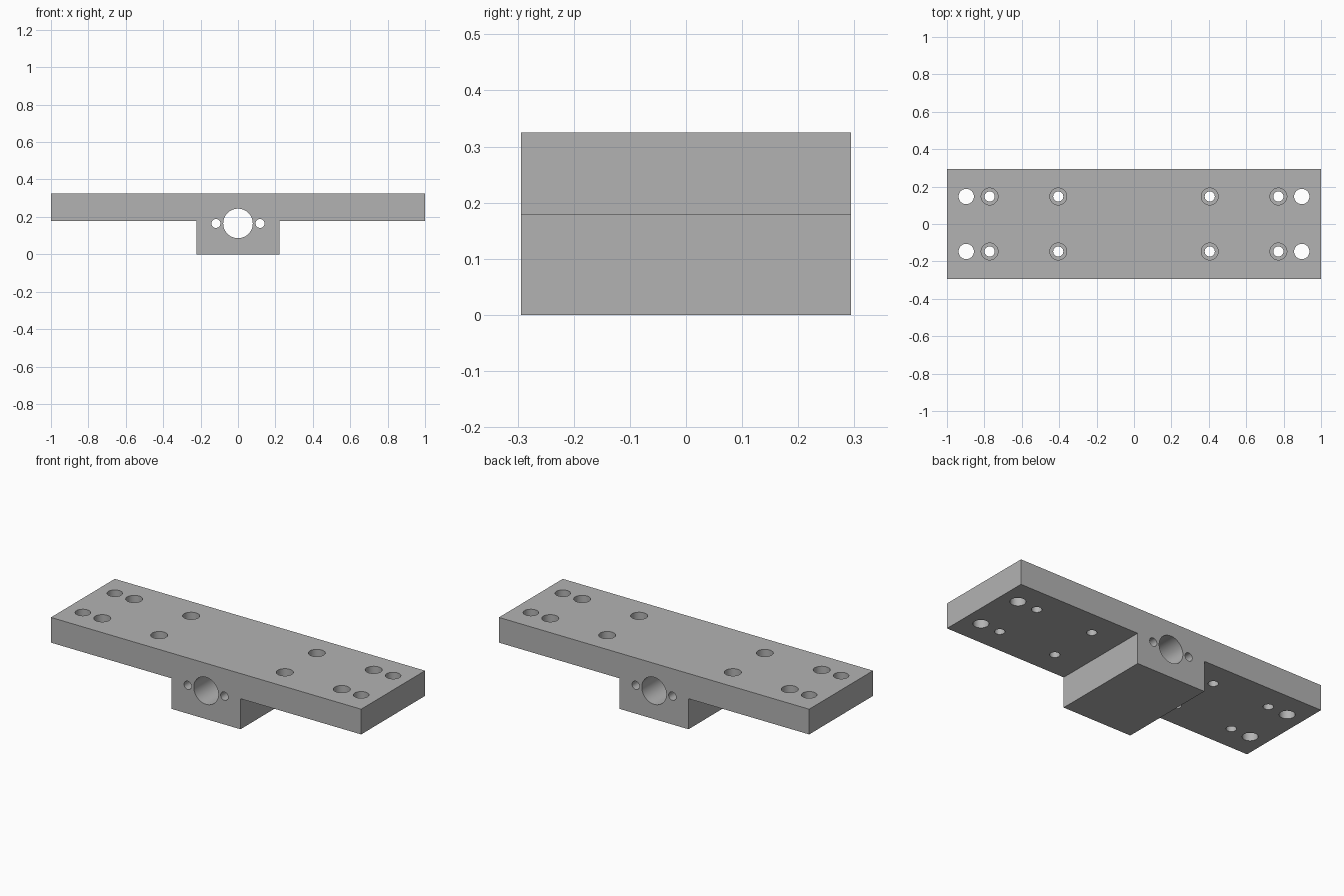
import bpy, bmesh, math
from mathutils import Matrix

cube = bpy.data.objects.get("Cube")
if cube:
    bpy.data.objects.remove(cube, do_unlink=True)

HALF_L, HALF_W, BLOCK, STEP, TOP = 1.0, 0.294, 0.222, 0.178, 0.325
SIDES = 64

grey = bpy.data.materials.new("machined grey")
grey.use_nodes = True
colour = (0.45, 0.45, 0.45, 1)
grey.diffuse_color = colour
grey.node_tree.nodes["Principled BSDF"].inputs["Base Color"].default_value = colour


def make_object(name, bm):
    bmesh.ops.recalc_face_normals(bm, faces=bm.faces)
    mesh = bpy.data.meshes.new(name)
    bm.to_mesh(mesh)
    bm.free()
    mesh.materials.append(grey)
    obj = bpy.data.objects.new(name, mesh)
    bpy.context.collection.objects.link(obj)
    return obj


def add_round_cutter(bm, rings, matrix):
    """Closed turned solid from (radius, height) rings."""
    loops = []
    for r, h in rings:
        angles = [math.tau * i / SIDES for i in range(SIDES)]
        loops.append([bm.verts.new(matrix @ Matrix.Translation(
            (r * math.cos(a), r * math.sin(a), h)).to_translation()) for a in angles])
    for low, high in zip(loops, loops[1:]):
        for i in range(SIDES):
            j = (i + 1) % SIDES
            bm.faces.new((low[i], low[j], high[j], high[i]))
    bm.faces.new(loops[0][::-1])
    bm.faces.new(loops[-1])


# T-shaped body: plate and centre block in one extrusion
half = [(BLOCK, 0), (BLOCK, STEP), (HALF_L, STEP), (HALF_L, TOP)]
outline = half + [(-x, z) for x, z in reversed(half)]
bm = bmesh.new()
face = bm.faces.new([bm.verts.new((x, -HALF_W, z)) for x, z in outline])
sweep = bmesh.ops.extrude_face_region(bm, geom=[face])
bmesh.ops.translate(bm, vec=(0, 2 * HALF_W, 0),
                    verts=[v for v in sweep["geom"] if isinstance(v, bmesh.types.BMVert)])
body = make_object("mounting_plate", bm)

# Cutters for all holes
bm = bmesh.new()
low, high, seat = STEP - 0.05, TOP + 0.05, TOP - 0.06
plain = [(0.041, low), (0.041, high)]
counterbored = [(0.027, low), (0.027, seat), (0.045, seat), (0.045, high)]
for x, rings in ((0.897, plain), (0.772, counterbored), (0.405, counterbored)):
    for sx in (-1, 1):
        for y in (-0.147, 0.147):
            add_round_cutter(bm, rings, Matrix.Translation((sx * x, y, 0)))
# Main bore and its two side holes, running front to back
for x, r in ((0, 0.079), (-0.118, 0.024), (0.118, 0.024)):
    turn = Matrix.Translation((x, 0, 0.165)) @ Matrix.Rotation(math.pi / 2, 4, "X")
    add_round_cutter(bm, [(r, -0.4), (r, 0.4)], turn)
cutter = make_object("hole_cutter", bm)
cutter.hide_render = True

# Drill the body, then shade the hole walls smooth
drill = body.modifiers.new("holes", "BOOLEAN")
drill.operation = "DIFFERENCE"
drill.solver = "EXACT"
drill.object = cutter
bpy.ops.object.select_all(action="DESELECT")
body.select_set(True)
bpy.context.view_layer.objects.active = body
bpy.ops.object.modifier_apply(modifier=drill.name)
bpy.data.objects.remove(cutter, do_unlink=True)
bpy.ops.object.shade_smooth_by_angle(angle=math.radians(30))
